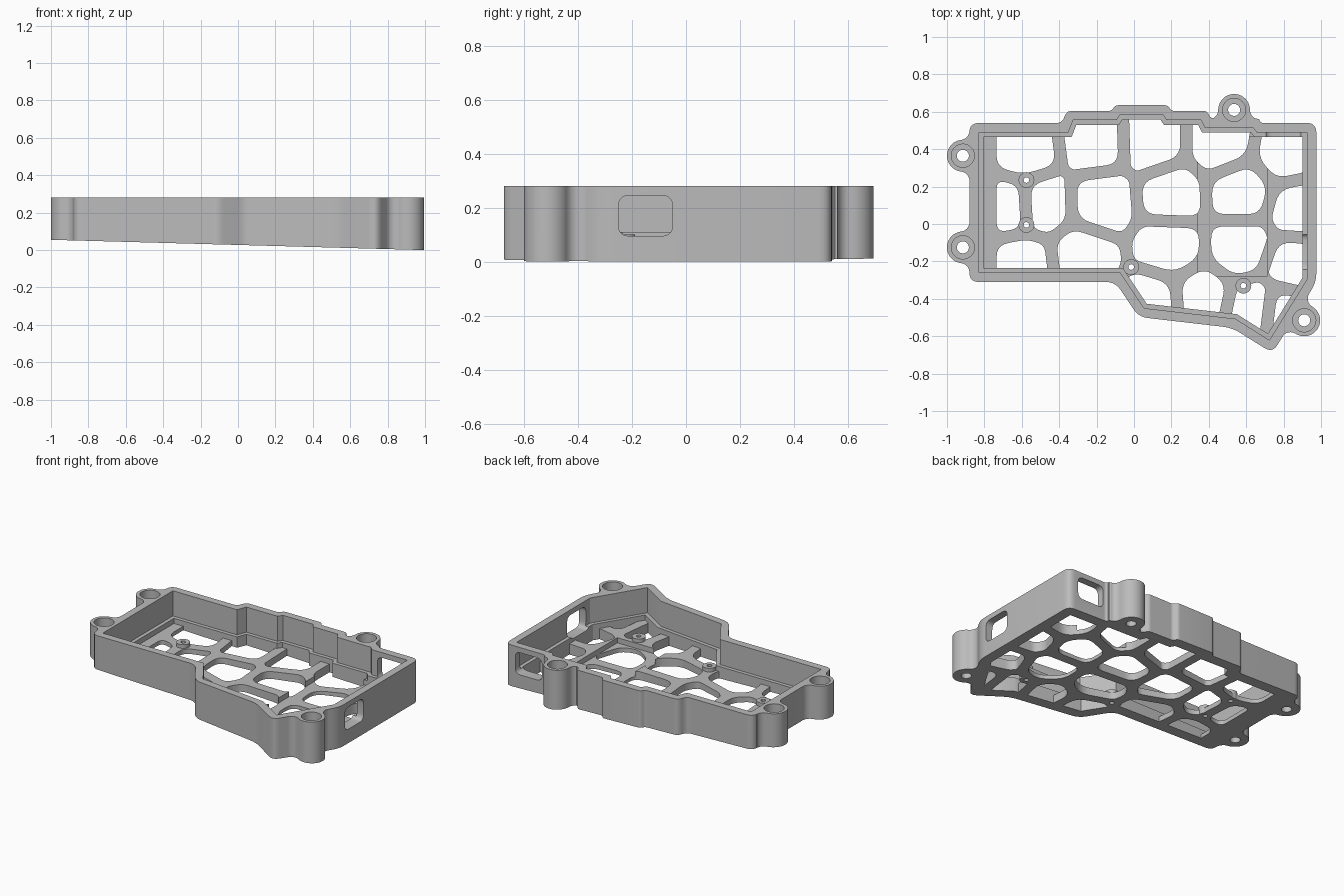
import bpy, bmesh, math
from mathutils import Vector, Matrix

cube = bpy.data.objects.get("Cube")
if cube:
    bpy.data.objects.remove(cube, do_unlink=True)

TOP, LEDGE, FLOOR, POCKET = 0.28, 0.11, 0.075, 0.04


def slope(x):
    return 0.0275 * (1 - x)


def circle(x, y, r, n=40):
    return [Vector((x + r * math.cos(i * math.tau / n), y + r * math.sin(i * math.tau / n))) for i in range(n)]


def rounded(pts, size, steps=5):
    """Replace each corner by a short curve."""
    out = []
    for i, p in enumerate(pts):
        a, b = pts[i - 1] - p, pts[(i + 1) % len(pts)] - p
        d = min(size, 0.42 * a.length, 0.42 * b.length)
        p0, p2 = p + a.normalized() * d, p + b.normalized() * d
        for k in range(steps + 1):
            t = k / steps
            out.append(p0 * (1 - t) ** 2 + p * 2 * t * (1 - t) + p2 * t * t)
    return out


def inset(pts, d):
    """Mitred inward offset of a counter-clockwise outline."""
    out = []
    for i, p in enumerate(pts):
        a = (p - pts[i - 1]).normalized()
        b = (pts[(i + 1) % len(pts)] - p).normalized()
        na, nb = Vector((-a.y, a.x)), Vector((-b.y, b.x))
        out.append(p + (na + nb) * d / (1 + na.dot(nb)))
    return out


def prisms(name, items, helper=True, matrix=None):
    """One mesh made of upright prisms given as (outline, low, high)."""
    bm = bmesh.new()
    for pts, lo, hi in items:
        low = [bm.verts.new((p.x, p.y, lo(p.x) if callable(lo) else lo)) for p in pts]
        high = [bm.verts.new((p.x, p.y, hi)) for p in pts]
        bm.faces.new(low[::-1])
        bm.faces.new(high)
        for i in range(len(pts)):
            j = (i + 1) % len(pts)
            bm.faces.new((low[i], low[j], high[j], high[i]))
    bmesh.ops.recalc_face_normals(bm, faces=bm.faces)
    if matrix:
        bm.transform(matrix)
    mesh = bpy.data.meshes.new(name)
    bm.to_mesh(mesh)
    bm.free()
    ob = bpy.data.objects.new(name, mesh)
    bpy.context.collection.objects.link(ob)
    ob.hide_render = helper
    return ob


def boolean(target, tool, op="DIFFERENCE"):
    """Apply a boolean and discard the tool."""
    mod = target.modifiers.new(op, "BOOLEAN")
    mod.operation, mod.object, mod.solver = op, tool, "EXACT"
    mod.use_self = True
    bpy.ops.object.select_all(action="DESELECT")
    bpy.context.view_layer.objects.active = target
    target.select_set(True)
    bpy.ops.object.modifier_apply(modifier=mod.name)
    bpy.data.objects.remove(tool, do_unlink=True)


def rect(x0, x1, y0, y1):
    return [Vector(p) for p in ((x0, y0), (x1, y0), (x1, y1), (x0, y1))]


# Case outline
outline = [Vector(p) for p in (
    (-.88, -.31), (-.10, -.31), (.025, -.497), (.525, -.555), (.74, -.69), (.975, -.31),
    (.975, .54), (.68, .54), (.66, .565), (.41, .565), (.39, .605), (.2, .605), (.18, .635),
    (-.1, .635), (-.12, .605), (-.36, .605), (-.385, .54), (-.88, .54))]
cavity = inset(outline, 0.05)
well = inset(outline, 0.075)

# Screw posts: x, y, direction of the wall, distance out from the wall
posts = [(-.915, .365, 180, .035), (-.915, -.125, 180, .035), (.535, .61, 90, .05), (.91, -.515, -31.8, .0525)]
R, F = 0.085, 0.05


def post_web(x, y, angle, d):
    """Filleted foot that blends a post into the wall."""
    a = math.sqrt((R + F) ** 2 - (F - d) ** 2)
    end = math.atan2(d - F, -a)
    end -= math.tau if end > 0 else 0
    side = [(a, -.03)]
    for k in range(9):
        t = -math.pi / 2 + (end + math.pi / 2) * k / 8
        side.append((a + F * math.cos(t), F + F * math.sin(t)))
    local = side + [(-u, v) for u, v in reversed(side)]
    n = Vector((math.cos(math.radians(angle)), math.sin(math.radians(angle))))
    tangent = Vector((n.y, -n.x))
    return [Vector((x, y)) + tangent * u + n * (v - d) for u, v in local]


case = prisms("case_body", [(rounded(outline, .05), -.1, .4)], helper=False)
for p in posts:
    boolean(case, prisms("web", [(post_web(*p), -.1, .4)]), "UNION")
    boolean(case, prisms("post", [(circle(p[0], p[1], R), -.1, .4)]), "UNION")

# Flat top and sloping underside
boolean(case, prisms("wedge", [(rect(-1.2, 1.2, -1, 1), slope, TOP)]), "INTERSECT")

# Cavity with a ledge, a sunken pocket and the screw bores
boolean(case, prisms("cavity", [(cavity, LEDGE, .5)]))
boolean(case, prisms("well", [(well, FLOOR, .45)]))
boolean(case, prisms("pocket", [(rect(.34, .71, -.28, .465), POCKET, .2)]))
boolean(case, prisms("bores", [(circle(p[0], p[1], .062), .1, .5) for p in posts]))
boolean(case, prisms("screw_holes", [(circle(p[0], p[1], .032), -.2, .4) for p in posts]))

# Cellular floor openings grown around seed points
seeds = [Vector(p) for p in (
    (-.585, .38), (-.21, .43), (.10, .44), (.46, .44), (.82, .38),
    (-.66, .10), (-.50, .11), (-.17, .12), (.2, .15), (.57, .16), (.88, .08),
    (-.60, -.22), (-.27, -.18), (.19, -.12), (.57, -.12), (.86, -.22),
    (.10, -.42), (.36, -.40), (.64, -.46), (.80, -.48))]


def clip(pts, origin, n):
    out = []
    for i, q in enumerate(pts):
        p = pts[i - 1]
        dp, dq = (p - origin).dot(n), (q - origin).dot(n)
        if dp * dq < 0:
            out.append(p.lerp(q, dp / (dp - dq)))
        if dq <= 0:
            out.append(q)
    return out


cells = []
for s in seeds:
    cell = rect(-.735, .95, -.8, .8)
    for q in seeds:
        if q != s and cell:
            n = (q - s).normalized()
            cell = clip(cell, (s + q) / 2 - n * .033, n)
    if len(cell) > 2:
        cells.append((rounded(cell, .065), -.2, .2))
openings = prisms("openings", cells)
boolean(openings, prisms("limit", [(well, -.15, .15)]), "INTERSECT")
boolean(case, openings)

# Rounded ports in the left wall and the back wall
port = [(rounded(rect(-.1, .1, -.075, .075), .04), -.15, .08)]
upright = Matrix.Rotation(math.pi / 2, 4, "X")
for loc, turn in (((.97, -.15, .17), math.pi / 2), ((.80, .53, .17), math.pi)):
    m = Matrix.Translation(loc) @ Matrix.Rotation(turn, 4, "Z") @ upright
    boolean(case, prisms("port", port, matrix=m))

# Board standoffs
spots = [(-.575, .235), (-.575, -.005), (-.015, -.23), (.585, -.33)]
standoffs = prisms("standoffs", [(circle(x, y, .042, 28), slope, .1) for x, y in spots], helper=False)
for ob in (case, standoffs):
    boolean(ob, prisms("pin_holes", [(circle(x, y, .015, 20), -.2, .3) for x, y in spots]))

# Single grey plastic
grey = bpy.data.materials.new("grey_plastic")
grey.use_nodes = True
colour = (.5, .5, .5, 1)
grey.diffuse_color = colour
grey.node_tree.nodes["Principled BSDF"].inputs["Base Color"].default_value = colour
for ob in (case, standoffs):
    ob.data.materials.clear()
    ob.data.materials.append(grey)
    for poly in ob.data.polygons:
        poly.material_index = 0
    bpy.ops.object.select_all(action="DESELECT")
    bpy.context.view_layer.objects.active = ob
    ob.select_set(True)
    bpy.ops.object.shade_smooth_by_angle(angle=math.radians(30))
